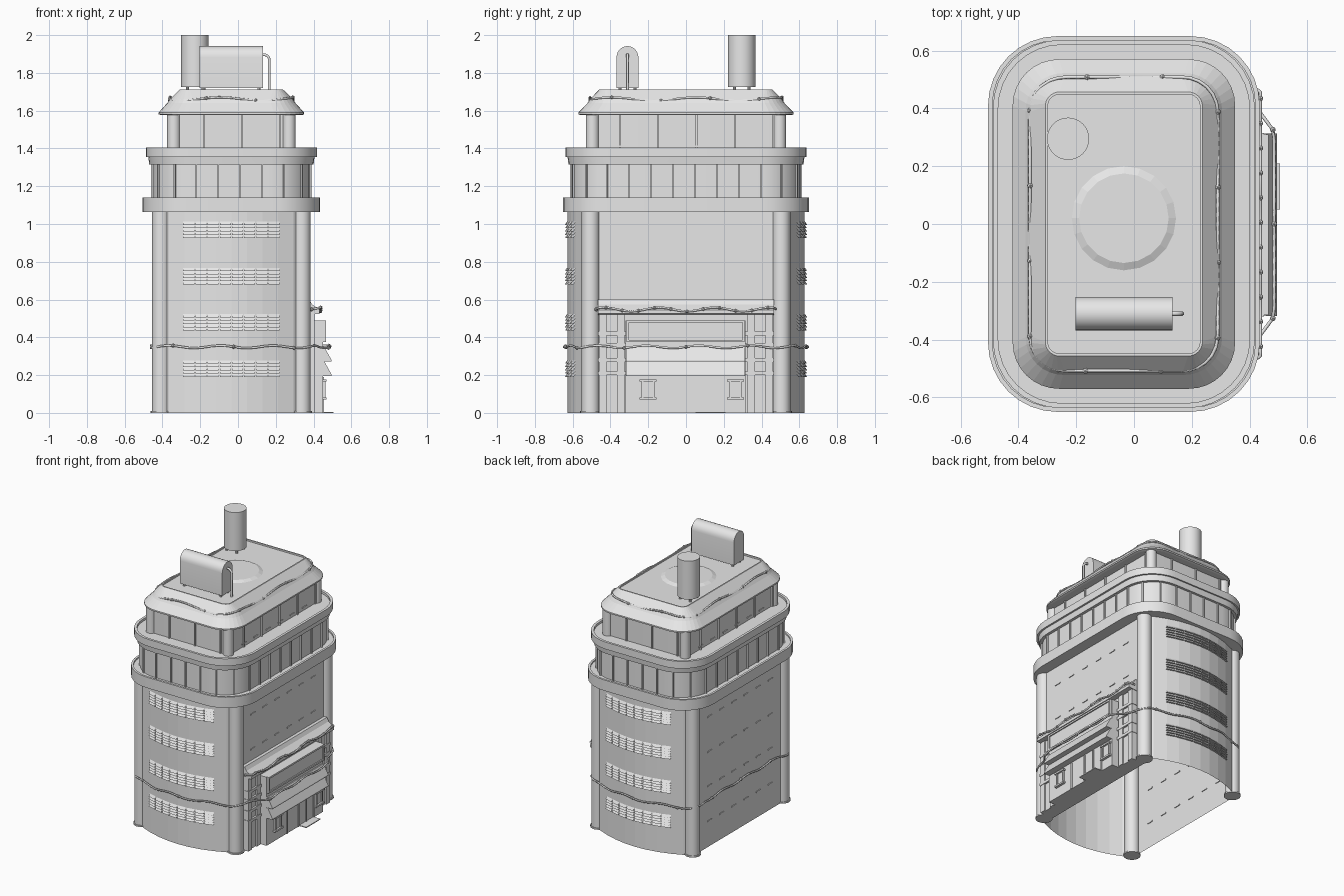
import bpy, bmesh, math
from mathutils import Vector, Matrix

if "Cube" in bpy.data.objects:
    bpy.data.objects.remove(bpy.data.objects["Cube"])

grey = bpy.data.materials.new("pale grey")
grey.use_nodes = True
grey.diffuse_color = (0.8, 0.8, 0.8, 1)
grey.node_tree.nodes["Principled BSDF"].inputs["Base Color"].default_value = grey.diffuse_color

CX = -0.035  # tower axis


def finish(name, bm, smooth=True, fix=True):
    if fix:
        bmesh.ops.recalc_face_normals(bm, faces=bm.faces[:])
    me = bpy.data.meshes.new(name)
    bm.to_mesh(me)
    bm.free()
    if smooth:
        for p in me.polygons:
            p.use_smooth = True
        me.set_sharp_from_angle(angle=math.radians(30))
    me.materials.append(grey)
    ob = bpy.data.objects.new(name, me)
    bpy.context.collection.objects.link(ob)
    return ob


def box(bm, x0, x1, y0, y1, z0, z1):
    m = Matrix.Translation(((x0 + x1) / 2, (y0 + y1) / 2, (z0 + z1) / 2))
    bmesh.ops.create_cube(bm, size=1, matrix=m @ Matrix.Diagonal((x1 - x0, y1 - y0, z1 - z0, 1)))


def tube(bm, x, y, z0, z1, r, r2=None, seg=24):
    bmesh.ops.create_cone(bm, cap_ends=True, segments=seg, radius1=r, radius2=r2 or r, depth=z1 - z0,
                          matrix=Matrix.Translation((x, y, (z0 + z1) / 2)))


def round_rect(hx, hy, r, seg=8):
    pts = []
    for i, (sx, sy) in enumerate([(1, 1), (-1, 1), (-1, -1), (1, -1)]):
        for k in range(seg + 1):
            a = math.pi / 2 * (i + k / seg)
            pts.append((CX + sx * (hx - r) + r * math.cos(a), sy * (hy - r) + r * math.sin(a)))
    return pts


def loft(name, rows, smooth=True):
    """Stack of rounded rectangles (half x, half y, corner radius, z), capped."""
    bm = bmesh.new()
    loops = [[bm.verts.new((x, y, z)) for x, y in round_rect(hx, hy, r)] for hx, hy, r, z in rows]
    n = len(loops[0])
    for a, b in zip(loops, loops[1:]):
        for i in range(n):
            bm.faces.new((a[i], a[(i + 1) % n], b[(i + 1) % n], b[i]))
    bm.faces.new(loops[0])
    bm.faces.new(loops[-1])
    return finish(name, bm, smooth)


def prism(name, profile, y0, y1):
    """x-z profile extruded along y."""
    bm = bmesh.new()
    f = bm.faces.new([bm.verts.new((x, y0, z)) for x, z in profile])
    ext = bmesh.ops.extrude_face_region(bm, geom=[f])["geom"]
    bmesh.ops.translate(bm, vec=(0, y1 - y0, 0), verts=[v for v in ext if isinstance(v, bmesh.types.BMVert)])
    return finish(name, bm, False)


def walk(pts, n, closed=True):
    """n evenly spaced points and directions along a path."""
    p = [Vector(q) for q in pts]
    segs = list(zip(p, p[1:] + p[:1] if closed else p[1:]))
    total = sum((b - a).length for a, b in segs)
    out = []
    for i in range(n):
        d = total * i / (n if closed else n - 1)
        for a, b in segs:
            l = (b - a).length
            if d <= l + 1e-6 and l > 1e-6:
                out.append((a.lerp(b, min(d / l, 1)), (b - a).normalized()))
                break
            d -= l
    return out


def wire(name, pts, radius, closed=False):
    cu = bpy.data.curves.new(name, "CURVE")
    cu.dimensions = "3D"
    cu.bevel_depth = radius
    cu.bevel_resolution = 1
    cu.use_fill_caps = True
    sp = cu.splines.new("POLY")
    sp.points.add(len(pts) - 1)
    for s, q in zip(sp.points, pts):
        s.co = (*q, 1)
    sp.use_cyclic_u = closed
    cu.materials.append(grey)
    ob = bpy.data.objects.new(name, cu)
    bpy.context.collection.objects.link(ob)


def cable(name, path, z, amp, waves, closed=True, n=96):
    pts = [(p.x, p.y, z + amp * math.sin(2 * math.pi * waves * i / n))
           for i, (p, d) in enumerate(walk(path, n, closed))]
    wire(name, pts, 0.006, closed)
    bm = bmesh.new()
    for q in pts[::8]:
        bmesh.ops.create_icosphere(bm, subdivisions=1, radius=0.011, matrix=Matrix.Translation(q))
    finish(name + "_knots", bm)


# Lower tower: open-bottomed shell with bowed front and back
W, SEG = 0.33, 8


def bow(x):
    t = (x / W + 1) / 2 * SEG
    k = min(int(t), SEG - 1)
    f = [0.55 + 0.078 * (1 - (2 * j / SEG - 1) ** 2) for j in (k, k + 1)]
    return f[0] + (f[1] - f[0]) * (t - k)


arc = [(W * (2 * k / SEG - 1), -bow(W * (2 * k / SEG - 1))) for k in range(SEG + 1)]
front = arc + [(0.39, -0.5)]
plan = [(-0.39, -0.5)] + front
plan += [(-x, -y) for x, y in plan]
bm = bmesh.new()
low, high = [[bm.verts.new((CX + x, y, z)) for x, y in plan] for z in (0, 1.07)]
for i in range(len(plan)):
    j = (i + 1) % len(plan)
    bm.faces.new((low[i], low[j], high[j], high[i]))
finish("lower_tower_walls", bm, False, False)

# Corner columns
bm = bmesh.new()
for sx in (-1, 1):
    for sy in (-1, 1):
        tube(bm, CX + sx * 0.372, sy * 0.505, 0, 1.07, 0.048)
        tube(bm, CX + sx * 0.372, sy * 0.505, 0, 0.01, 0.055)
        tube(bm, CX + sx * 0.305, sy * 0.495, 1.38, 1.58, 0.035)
finish("corner_columns", bm)

# Louvred windows on the bowed walls
bm = bmesh.new()
PANES, SLATS, PITCH = 8, 5, 0.0645
for side in (-1, 1):
    for z0 in (0.19, 0.435, 0.68, 0.925):
        for p in range(PANES):
            xa = (p - PANES / 2) * PITCH + 0.003
            xs = (xa, xa + PITCH - 0.006)
            for s in range(SLATS):
                h = 0.088 / SLATS
                zb = z0 + s * h
                rows = [[bm.verts.new((CX + x, side * (bow(x) + o), z)) for x in xs]
                        for o, z in ((0.002, zb + h), (0.014, zb), (0.002, zb))]
                for a, b in zip(rows, rows[1:]):
                    q = (a[0], b[0], b[1], a[1])
                    bm.faces.new(q if side < 0 else q[::-1])
finish("louvre_windows", bm, False, False)

# Thin slots on the flat side walls
bm = bmesh.new()
for side in (-1, 1):
    for z, hx in ((0.185, 0.39), (0.435, 0.39), (0.68, 0.39), (0.93, 0.39), (1.412, 0.32)):
        for k in range(6):
            y, x = (k - 2.5) * 0.137, CX + side * hx
            box(bm, x - 0.005, x + 0.005, y - 0.024, y + 0.024, z - 0.004, z + 0.004)
finish("side_wall_slots", bm, False)

# Ledges, glazed drum, upper storey and roof
loft("lower_ledge", [(0.47, 0.65, 0.24, 1.063), (0.47, 0.65, 0.24, 1.14),
                     (0.455, 0.635, 0.225, 1.14), (0.455, 0.635, 0.225, 1.13)])
loft("drum_wall", [(0.415, 0.605, 0.21, 1.1), (0.415, 0.605, 0.21, 1.33)])
loft("upper_ledge", [(0.435, 0.622, 0.225, 1.315), (0.44, 0.627, 0.225, 1.355), (0.453, 0.637, 0.235, 1.355),
                     (0.453, 0.637, 0.235, 1.406), (0.435, 0.62, 0.22, 1.406), (0.435, 0.62, 0.22, 1.39)])
loft("upper_storey_wall", [(0.32, 0.51, 0.05, 1.38), (0.32, 0.51, 0.05, 1.59)])
loft("roof", [(0.37, 0.555, 0.15, 1.576), (0.385, 0.57, 0.16, 1.58), (0.385, 0.57, 0.16, 1.59),
              (0.34, 0.522, 0.13, 1.64), (0.325, 0.508, 0.12, 1.662), (0.272, 0.457, 0.05, 1.713),
              (0.263, 0.448, 0.04, 1.713), (0.263, 0.448, 0.04, 1.702)], False)

# Mullions of the drum and the upper storey
bm = bmesh.new()
for hx, hy, r, n, z0, z1 in ((0.415, 0.605, 0.21, 32, 1.13, 1.325), (0.32, 0.51, 0.05, 16, 1.385, 1.58)):
    for p, d in walk(round_rect(hx, hy, r), n):
        m = Matrix.Translation((p.x, p.y, (z0 + z1) / 2)) @ Matrix.Rotation(math.atan2(d.y, d.x), 4, "Z")
        bmesh.ops.create_cube(bm, size=1, matrix=m @ Matrix.Diagonal((0.009, 0.02, z1 - z0, 1)))
finish("mullions", bm, False)

# Rooftop: raised disc, chimney tank, arched tank with pipe
bm = bmesh.new()
tube(bm, CX, 0.02, 1.7, 1.713, 0.185, 0.155, 20)
finish("roof_disc", bm, False)
bm = bmesh.new()
tube(bm, -0.228, 0.295, 1.725, 2.0, 0.073, seg=32)
for k in range(4):
    a = math.pi * (k + 0.5) / 2
    tube(bm, -0.228 + 0.055 * math.cos(a), 0.295 + 0.055 * math.sin(a), 1.7, 1.73, 0.008, seg=8)
finish("round_tank", bm)
bm = bmesh.new()
arch = [(-0.058, 1.72)] + [(-0.058 * math.cos(math.pi * k / 12), 1.882 + 0.06 * math.sin(math.pi * k / 12))
                          for k in range(13)] + [(0.058, 1.72)]
f = bm.faces.new([bm.verts.new((-0.203, y - 0.31, z)) for y, z in arch])
ext = bmesh.ops.extrude_face_region(bm, geom=[f])["geom"]
bmesh.ops.translate(bm, vec=(0.336, 0, 0), verts=[v for v in ext if isinstance(v, bmesh.types.BMVert)])
for x in (-0.18, 0.11):
    for y in (-0.35, -0.27):
        tube(bm, x, y, 1.7, 1.725, 0.008, seg=8)
finish("arched_tank", bm)
bend = [(0.138 + 0.028 * math.sin(a), -0.31, 1.868 + 0.028 * math.cos(a))
        for a in (math.pi / 2 * k / 5 for k in range(6))]
wire("tank_pipe", [(0.12, -0.31, 1.896)] + bend + [(0.166, -0.31, 1.7)], 0.008)

# Shop on the left side: wings, canopy, front, sign and awnings
bm = bmesh.new()
box(bm, 0.3, 0.395, -0.462, 0.462, 0, 0.54)
for z in (0.2, 0.27, 0.35, 0.41):
    box(bm, 0.3, 0.408, -0.465, 0.465, z, z + 0.02)
for y in (-0.44, -0.345, 0.345, 0.44):
    box(bm, 0.3, 0.405, y - 0.02, y + 0.02, 0, 0.52)
finish("shop_wings", bm, False)
prism("shop_canopy", [(0.3, 0.6), (0.378, 0.6), (0.392, 0.575), (0.432, 0.545), (0.432, 0.525), (0.3, 0.51)],
      -0.465, 0.465)
bm = bmesh.new()
box(bm, 0.35, 0.45, -0.32, 0.315, 0, 0.49)
for y in (-0.2, 0.262):
    box(bm, 0.44, 0.455, y - 0.035, y + 0.035, 0.075, 0.165)
    for z in (0.07, 0.165):
        box(bm, 0.44, 0.468, y - 0.045, y + 0.045, z, z + 0.012)
    for s in (-1, 1):
        box(bm, 0.44, 0.462, y + s * 0.03 - 0.005, y + s * 0.03 + 0.005, 0.075, 0.17)
for y in (-0.09, 0.04, 0.125, 0.21):
    box(bm, 0.44, 0.456, y - 0.006, y + 0.006, 0, 0.19)
box(bm, 0.44, 0.505, 0.05, 0.21, 0, 0.006)
finish("shop_front", bm, False)
bm = bmesh.new()
box(bm, 0.44, 0.458, -0.315, 0.31, 0.375, 0.49)
for z in (0.375, 0.478):
    box(bm, 0.44, 0.466, -0.315, 0.31, z, z + 0.012)
for y in (-0.315, 0.298):
    box(bm, 0.44, 0.466, y, y + 0.012, 0.375, 0.49)
finish("shop_sign_board", bm, False)
for name, z in (("upper_awning", 0.272), ("lower_awning", 0.196)):
    prism(name, [(0.44, z + 0.075), (0.458, z + 0.075), (0.495, z + 0.008), (0.495, z), (0.44, z)], -0.318, 0.313)

# Hanging cables
half = [(0.485, 0), (0.485, 0.32), (0.425, 0.4), (0.395, 0.51), (0.34, 0.565), (0.13, 0.627), (-0.035, 0.642),
        (-0.2, 0.627), (-0.41, 0.565), (-0.464, 0.5), (-0.44, 0.4), (-0.435, 0)]
cable("tower_cable", half + [(x, -y) for x, y in half[-2:0:-1]], 0.35, 0.007, 14)
cable("roof_cable", round_rect(0.325, 0.508, 0.12), 1.662, 0.009, 7)
cable("canopy_cable", [(0.39, -0.475), (0.437, -0.46), (0.437, 0.46), (0.39, 0.475)], 0.548, 0.01, 3.5, False)
